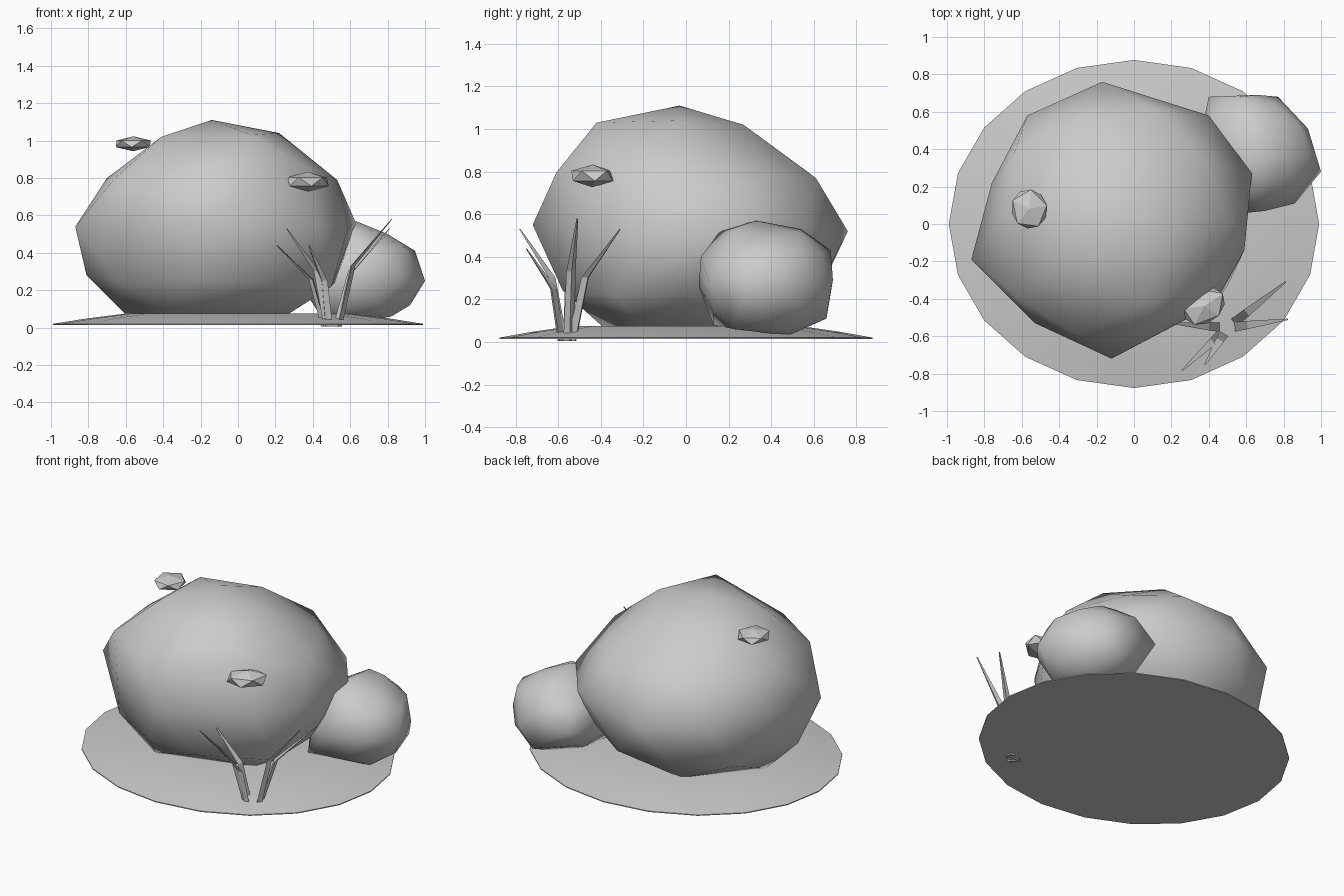
import bpy, bmesh, math
from mathutils import Vector

if "Cube" in bpy.data.objects:
    bpy.data.objects.remove(bpy.data.objects["Cube"], do_unlink=True)

stone = bpy.data.materials.new("plain_grey")
stone.use_nodes = True
stone.diffuse_color = (0.6, 0.6, 0.6, 1)
stone.node_tree.nodes["Principled BSDF"].inputs["Base Color"].default_value = (0.6, 0.6, 0.6, 1)


def finish(name, bm, angle=None):
    """Turn a bmesh into a named object with the shared material."""
    bmesh.ops.recalc_face_normals(bm, faces=bm.faces)
    mesh = bpy.data.meshes.new(name)
    bm.to_mesh(mesh)
    bm.free()
    mesh.materials.append(stone)
    obj = bpy.data.objects.new(name, mesh)
    bpy.context.collection.objects.link(obj)
    if angle:
        bpy.ops.object.select_all(action="DESELECT")
        obj.select_set(True)
        bpy.context.view_layer.objects.active = obj
        bpy.ops.object.shade_smooth_by_angle(angle=math.radians(angle))
    return obj


def boulder(name, centre, size, corners):
    """Scaled icosphere whose nearest points snap to the listed corners, then hulled."""
    ball = bmesh.new()
    bmesh.ops.create_icosphere(ball, subdivisions=2, radius=1)
    free = [Vector([c + s * k for c, s, k in zip(centre, size, v.co)]) for v in ball.verts]
    ball.free()
    points = []
    for corner in map(Vector, corners):
        free.remove(min(free, key=lambda p: (p - corner).length))
        points.append(corner)
    points += [Vector((p.x, p.y, max(p.z, 0.05))) for p in free]
    bm = bmesh.new()
    for p in points:
        bm.verts.new(p)
    bmesh.ops.convex_hull(bm, input=bm.verts)
    bmesh.ops.delete(bm, geom=[v for v in bm.verts if not v.link_faces], context="VERTS")
    finish(name, bm, 70)


# Low mound of ground with a flat underside
bm = bmesh.new()
loops = [[bm.verts.new((0.99 * r * math.cos(i * math.tau / 20),
                        0.877 * r * math.sin(i * math.tau / 20), z)) for i in range(20)]
         for r, z in ((1, 0.014), (1, 0.02), (0.83, 0.047), (0.6, 0.076))]
for low, high in zip(loops, loops[1:]):
    for i in range(20):
        j = (i + 1) % 20
        bm.faces.new((low[i], low[j], high[j], high[i]))
bm.faces.new(loops[0][::-1])
bm.faces.new(loops[-1])
finish("ground_mound", bm, 40)

# Large boulder: girth, crown, shoulders, foot
boulder("large_boulder", (-0.12, 0.02, 0.54), (0.75, 0.74, 0.57), [
    (0.63, 0.27, 0.56), (0.4, 0.58, 0.54), (-0.17, 0.76, 0.52), (-0.57, 0.58, 0.54),
    (-0.76, 0.22, 0.54), (-0.87, -0.19, 0.54), (-0.53, -0.53, 0.6), (-0.12, -0.72, 0.55),
    (0.43, -0.43, 0.54), (0.59, -0.14, 0.54),
    (-0.14, -0.03, 1.11), (0.22, -0.03, 1.04), (0.07, -0.42, 1.03), (-0.01, 0.27, 1.02),
    (-0.4, 0.17, 1.02), (-0.41, -0.22, 1.02),
    (0.53, 0, 0.79), (0.13, 0.61, 0.77), (0.36, 0.36, 0.8), (-0.7, 0.05, 0.8),
    (-0.3, 0.57, 0.8), (-0.3, -0.6, 0.8), (-0.64, 0.38, 0.78),
    (-0.81, -0.03, 0.28), (-0.25, -0.58, 0.25), (0.5, -0.33, 0.22),
    (-0.34, -0.39, 0.07), (-0.6, 0.01, 0.07), (0.25, -0.2, 0.06)])

# Small boulder at its back left side: girth, crown, foot
boulder("small_boulder", (0.66, 0.38, 0.29), (0.32, 0.31, 0.27), [
    (0.93, 0.51, 0.28), (0.77, 0.68, 0.24), (0.56, 0.68, 0.43), (0.4, 0.68, 0.3),
    (0.6, 0.06, 0.26), (0.7, 0.07, 0.4), (0.86, 0.11, 0.28), (1.0, 0.28, 0.25),
    (0.63, 0.33, 0.57), (0.8, 0.36, 0.5), (0.6, 0.16, 0.52), (0.6, 0.54, 0.53),
    (0.92, 0.36, 0.12), (0.82, 0.23, 0.06), (0.43, 0.13, 0.08), (0.68, 0.66, 0.11),
    (0.68, 0.48, 0.03)])

# Flat pebbles on the large boulder
for name, place, size, turn in (
        ("front_pebble", (0.375, -0.44, 0.78), (0.135, 0.1, 0.053), 0.6),
        ("side_pebble", (-0.56, 0.08, 0.983), (0.107, 0.118, 0.04), 0.2)):
    bm = bmesh.new()
    bmesh.ops.create_icosphere(bm, subdivisions=1, radius=1)
    pebble = finish(name, bm, 35)
    pebble.location, pebble.scale, pebble.rotation_euler.z = place, size, turn

# Tuft of bent, pointed grass blades
root = Vector((0.5, -0.555, 0))
for k, tip in enumerate([(0.26, -0.78, 0.53), (0.38, -0.75, 0.44), (0.2, -0.53, 0.45),
                         (0.82, -0.51, 0.58), (0.81, -0.31, 0.53)]):
    tip = Vector(tip)
    reach = Vector((tip.x - root.x, tip.y - root.y, 0))
    out = reach.normalized()
    side = Vector((-out.y, out.x, 0))
    bm = bmesh.new()
    low, mid, end = [
        [bm.verts.new(c + side * w), bm.verts.new(c - side * w), bm.verts.new(c + out * w)]
        for c, w in ((root + out * 0.03 + Vector((0, 0, 0.005)), 0.026),
                     (root + reach * 0.33 + Vector((0, 0, tip.z * 0.57)), 0.022),
                     (tip, 0.004))]
    for lower, upper in ((low, mid), (mid, end)):
        for i in range(3):
            j = (i + 1) % 3
            bm.faces.new((lower[i], lower[j], upper[j], upper[i]))
    bm.faces.new(low[::-1])
    bm.faces.new(end)
    finish("grass_blade_%d" % (k + 1), bm)
